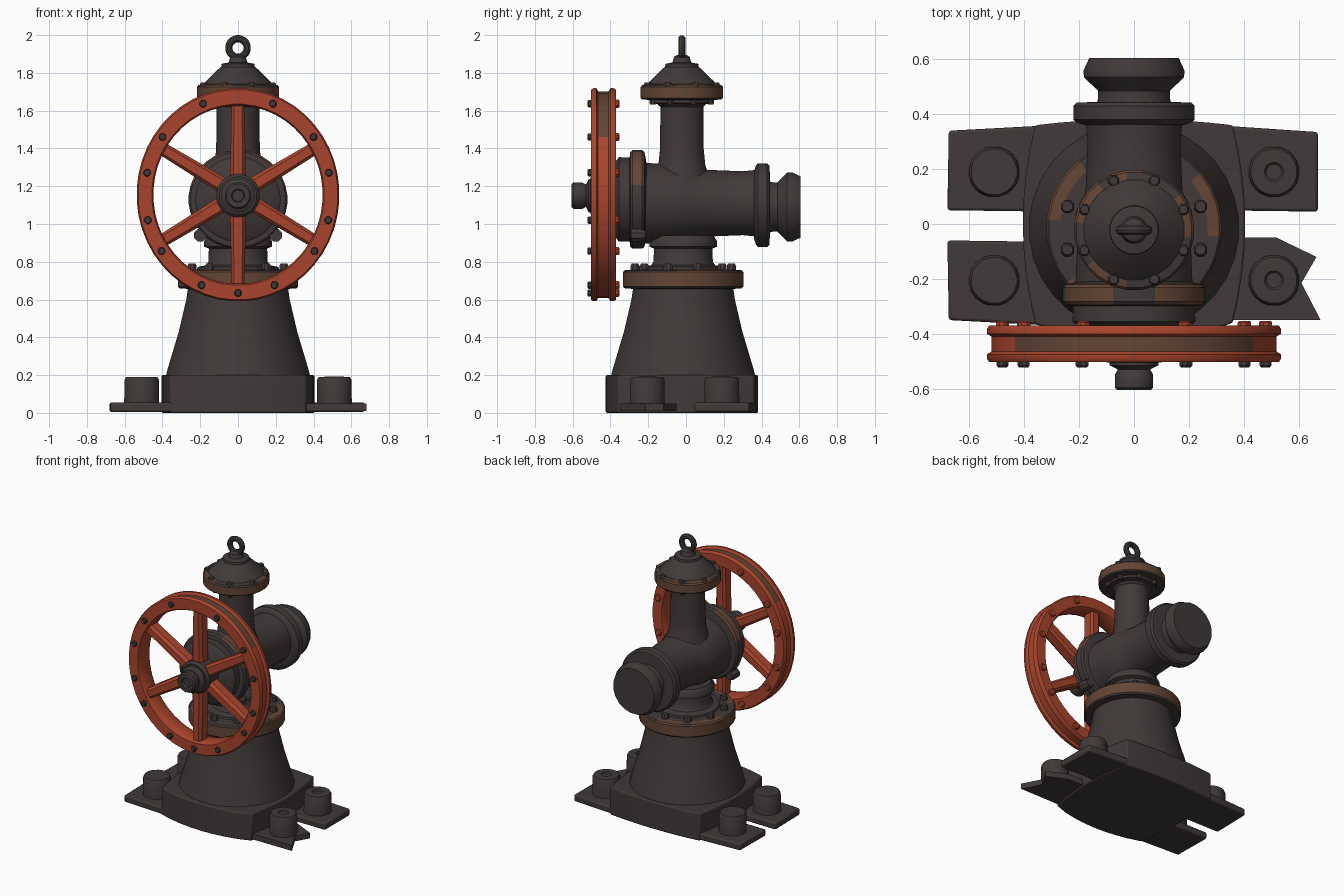
import bpy, bmesh, math
from mathutils import Matrix, Vector

if "Cube" in bpy.data.objects:
    bpy.data.objects.remove(bpy.data.objects["Cube"])

def material(name, col):
    m = bpy.data.materials.new(name)
    m.diffuse_color = (*col, 1)
    m.use_nodes = True
    m.node_tree.nodes["Principled BSDF"].inputs["Base Color"].default_value = m.diffuse_color
    return m

MATS = [material("dark_iron", (0.052, 0.042, 0.041)),
        material("red_paint", (0.40, 0.060, 0.026)),
        material("rust_brown", (0.125, 0.060, 0.036))]
DARK, RED, RUST = 0, 1, 2
TO_Y = Matrix.Rotation(-math.pi / 2, 4, 'X')   # turns a z axis into +y
CY = -0.015                                    # y of the upright axis

def finish(name, bm, mat=DARK):
    """mat is a slot number or a rule taking a face"""
    bmesh.ops.recalc_face_normals(bm, faces=bm.faces)
    bm.normal_update()
    for f in bm.faces:
        f.material_index = mat(f) if callable(mat) else mat
    me = bpy.data.meshes.new(name)
    bm.to_mesh(me)
    bm.free()
    for m in MATS:
        me.materials.append(m)
    ob = bpy.data.objects.new(name, me)
    bpy.context.collection.objects.link(ob)
    return ob

def add_lathe(bm, prof, mtx, segs=32, ring=False):
    rows = [[bm.verts.new(mtx @ Vector((r * math.cos(a), r * math.sin(a), h)))
             for a in (2 * math.pi * (i + 0.5) / segs for i in range(segs))] for r, h in prof]
    pairs = list(zip(rows, rows[1:])) + ([(rows[-1], rows[0])] if ring else [])
    for a, b in pairs:
        for i in range(segs):
            j = (i + 1) % segs
            bm.faces.new((a[i], a[j], b[j], b[i]))
    if not ring:
        bm.faces.new(rows[0])
        bm.faces.new(rows[-1])

def lathe(name, prof, mtx, mat=DARK, segs=32, ring=False):
    bm = bmesh.new()
    add_lathe(bm, prof, mtx, segs, ring)
    return finish(name, bm, mat)

def prism(name, pts, z0, z1, bevel=0.01, mat=DARK):
    bm = bmesh.new()
    f = bm.faces.new([bm.verts.new((x, y, z0)) for x, y in pts])
    ext = bmesh.ops.extrude_face_region(bm, geom=[f])
    bmesh.ops.translate(bm, vec=(0, 0, z1 - z0),
                        verts=[v for v in ext["geom"] if isinstance(v, bmesh.types.BMVert)])
    ob = finish(name, bm, mat)
    if bevel:
        b = ob.modifiers.new("bevel", 'BEVEL')
        b.width, b.segments = bevel, 2
        b.limit_method, b.angle_limit = 'ANGLE', math.radians(40)
    return ob

def bolts(name, places, r, h, mtx=Matrix(), mat=DARK, segs=8):
    """row of small bolt heads standing on +z of mtx"""
    bm = bmesh.new()
    for p in places:
        add_lathe(bm, [(r, 0), (r, h * 0.7), (r * 0.75, h)], mtx @ Matrix.Translation(p), segs)
    return finish(name, bm, mat)

def circle(n, r, z, off=0.5):
    return [(r * math.cos(2 * math.pi * (i + off) / n), r * math.sin(2 * math.pi * (i + off) / n), z)
            for i in range(n)]

up = Matrix.Translation((0, CY, 0))

# base block with bowed sides
n = 8
side = [(-0.36 + 0.72 * i / n, 1 - (2 * i / n - 1) ** 2) for i in range(n)]
outline = ([(t, -0.365 - 0.06 * b) for t, b in side] + [(0.36 + 0.045 * b, t) for t, b in side] +
           [(-t, 0.36 + 0.022 * b) for t, b in side] + [(-0.36 - 0.045 * b, -t) for t, b in side])
prism("base_block", outline, 0, 0.2, 0.008)

# four feet, the front right one broken
prism("foot_back_right", [(0.3, 0.05), (0.67, 0.045), (0.67, 0.335), (0.3, 0.36)], 0.005, 0.055)
prism("foot_back_left", [(-0.3, 0.36), (-0.675, 0.34), (-0.68, 0.05), (-0.3, 0.045)], 0.005, 0.055)
prism("foot_front_left", [(-0.3, -0.065), (-0.68, -0.06), (-0.675, -0.35), (-0.3, -0.37)], 0.005, 0.055)
prism("foot_front_right_broken", [(0.3, -0.35), (0.68, -0.35), (0.61, -0.215), (0.665, -0.12),
                                  (0.52, -0.05), (0.3, -0.05)], 0.01, 0.05, 0)

# anchor nuts on the feet
for x, sx in ((-0.51, "left"), (0.51, "right")):
    for y, sy in ((0.19, "back"), (-0.205, "front")):
        prof = [(0.094, 0.03), (0.092, 0.175), (0.084, 0.19)]
        if sx == "right":
            prof += [(0.035, 0.192), (0.028, 0.184)]
        lathe(f"anchor_nut_{sy}_{sx}", prof, Matrix.Translation((x, y, 0)), segs=20)

# tapered pedestal
lathe("pedestal", [(0.385, 0.19), (0.375, 0.23), (0.315, 0.43), (0.275, 0.6), (0.265, 0.67)], up)

def rusty_rim(lo, hi):
    """rust on the outside edge and in patches on the top chamfer"""
    def rule(f):
        c, nz = f.calc_center_median(), f.normal.z
        a = math.atan2(c.y - CY, c.x)
        if abs(nz) < 0.4:
            return RUST
        patch = math.sin(3 * a + 1) + math.sin(5 * a) > 0.1
        return RUST if nz > 0.4 and math.hypot(c.x, c.y - CY) > lo and patch else DARK
    return rule

# pedestal flange, neck and collar
lathe("pedestal_flange", [(0.25, 0.655), (0.312, 0.66), (0.32, 0.67), (0.32, 0.745), (0.312, 0.755),
                          (0.27, 0.758)], up, rusty_rim(0.28, 0))
lathe("pedestal_neck", [(0.22, 0.75), (0.215, 0.772), (0.17, 0.782), (0.158, 0.80), (0.155, 0.87),
                        (0.18, 0.88), (0.18, 0.91), (0.16, 0.94)], up)
bolts("pedestal_flange_bolts", circle(10, 0.255, 0.75), 0.026, 0.04, up)

# horizontal valve barrel along y
bar = Matrix.Translation((0, 0, 1.11)) @ TO_Y
lathe("valve_barrel", [(0.215, -0.24), (0.21, -0.12), (0.205, 0.0), (0.19, 0.035), (0.178, 0.1),
                       (0.17, 0.3), (0.178, 0.38)], bar)

# front cover and its flange, rust along the upper edge
def cover_rust(f):
    c = f.calc_center_median()
    rim = math.hypot(c.x, c.z - 1.13) > 0.24
    return RUST if rim and c.z > 1.2 and 0.09 < abs(c.x) < 0.25 else DARK

fr = Matrix.Translation((0, 0, 1.13)) @ TO_Y
lathe("front_flange", [(0.21, -0.3), (0.252, -0.295), (0.262, -0.282), (0.262, -0.232),
                       (0.252, -0.22), (0.2, -0.21)], fr, cover_rust)
lathe("front_cover", [(0.08, -0.40), (0.12, -0.385), (0.205, -0.37), (0.225, -0.355), (0.222, -0.28)], fr)
bolts("front_flange_lugs", [(x, z, -0.29) for x in (-0.2, 0.2) for z in (0.19,)], 0.035, 0.075, fr)

# back flange and end cap
lathe("back_flange", [(0.18, 0.36), (0.21, 0.37), (0.222, 0.38), (0.222, 0.43), (0.21, 0.442),
                      (0.14, 0.445)], Matrix.Translation((0, 0, 1.1)) @ TO_Y)
lathe("end_cap", [(0.14, 0.43), (0.132, 0.46), (0.132, 0.485), (0.185, 0.535), (0.186, 0.56),
                  (0.165, 0.605)], Matrix.Translation((0, 0, 1.09)) @ TO_Y, segs=20)

# upright column with flare
col = Matrix.Translation((0, -0.022, 0))
lathe("column", [(0.16, 1.18), (0.145, 1.25), (0.125, 1.31), (0.116, 1.4), (0.114, 1.62),
                 (0.13, 1.635), (0.165, 1.64), (0.165, 1.67)], col)

# top flange, bonnet and bolts
lathe("top_flange", [(0.16, 1.655), (0.212, 1.66), (0.22, 1.668), (0.22, 1.725), (0.212, 1.735),
                     (0.185, 1.742)], col, rusty_rim(0.19, 0), 24)
lathe("bonnet", [(0.19, 1.735), (0.175, 1.752), (0.10, 1.825), (0.09, 1.832), (0.088, 1.848),
                 (0.05, 1.855), (0.042, 1.885), (0.025, 1.895)], col, segs=20)
bolts("top_flange_bolts", circle(8, 0.195, 1.725), 0.022, 0.025, col)
bolts("top_flange_nuts", circle(8, 0.165, 0), 0.02, 0.028,
      Matrix.Translation((0, -0.022, 1.66)) @ Matrix.Rotation(math.pi, 4, 'X'))

# lifting eye
lathe("lifting_eye", [(0.049 + 0.019 * math.cos(t), 0.019 * math.sin(t))
                      for t in (2 * math.pi * i / 10 for i in range(10))],
      Matrix.Translation((0, -0.022, 1.932)) @ TO_Y, segs=24, ring=True)

# handwheel rim, slightly oval, with a rusty groove at the top
WZ, WR = 1.155, (0.537, 0.565)
wheel = Matrix.Translation((0, 0, WZ)) @ Matrix.Diagonal((WR[0], 1, WR[1], 1)) @ TO_Y

def rim_rust(f):
    c = f.calc_center_median()
    r = math.hypot(c.x / WR[0], (c.z - WZ) / WR[1])
    return RUST if r > 0.94 and abs(c.y + 0.437) < 0.02 and c.z > WZ + 0.33 else RED

lathe("wheel_rim", [(0.835, -0.49), (0.85, -0.503), (0.985, -0.503), (1.0, -0.49), (1.0, -0.475),
                    (0.97, -0.465), (0.97, -0.41), (1.0, -0.4), (1.0, -0.383), (0.985, -0.37),
                    (0.85, -0.37), (0.835, -0.383)], wheel, rim_rust, 48, True)

# six tapered spokes
bm = bmesh.new()
for k in range(6):
    a = math.radians(90 + 60 * k)
    d, s = Vector((math.cos(a) * WR[0], 0, math.sin(a) * WR[1])), Vector((-math.sin(a), 0, math.cos(a)))
    ends = []
    for t, w in ((0.08, 0.043), (0.87, 0.034)):
        ends.append([bm.verts.new(Vector((0, y, WZ)) + d * t + s * (w * q))
                     for q, y in ((-1, -0.465), (-0.6, -0.485), (0.6, -0.485), (1, -0.465),
                                  (1, -0.405), (0.6, -0.39), (-0.6, -0.39), (-1, -0.405))])
    for i in range(8):
        bm.faces.new((ends[0][i], ends[0][i - 1], ends[1][i - 1], ends[1][i]))
    bm.faces.new(ends[0])
    bm.faces.new(ends[1])
finish("wheel_spokes", bm, RED)

# wheel hub and shaft end
hub = Matrix.Translation((0, 0, 1.15)) @ TO_Y
lathe("wheel_hub", [(0.1, -0.505), (0.115, -0.49), (0.115, -0.39)], hub, DARK, 24)
lathe("shaft_end", [(0.03, -0.585), (0.035, -0.605), (0.062, -0.605), (0.071, -0.595), (0.071, -0.55),
                    (0.06, -0.53), (0.09, -0.515), (0.092, -0.36)], hub, segs=20)

# rim rivets, dark at the front and painted at the back
angles = [22, 54, 77, 105, 125, 157]
angles = [math.radians(a) for a in angles + [-a for a in angles] + [180]]
spots = [(math.sin(a) * 0.494, math.cos(a) * 0.52, 0) for a in angles]
bolts("rivets_front", spots, 0.021, 0.022,
      Matrix.Translation((0, -0.5, WZ)) @ Matrix.Rotation(math.pi / 2, 4, 'X'))
bolts("rivets_back", [(x, -z, 0) for x, z, _ in spots], 0.024, 0.02,
      Matrix.Translation((0, -0.373, WZ)) @ TO_Y, RED)

# smooth shading with sharp edges kept
for ob in bpy.context.collection.objects:
    ob.select_set(True)
    bpy.context.view_layer.objects.active = ob
bpy.ops.object.shade_smooth_by_angle(angle=math.radians(35))
